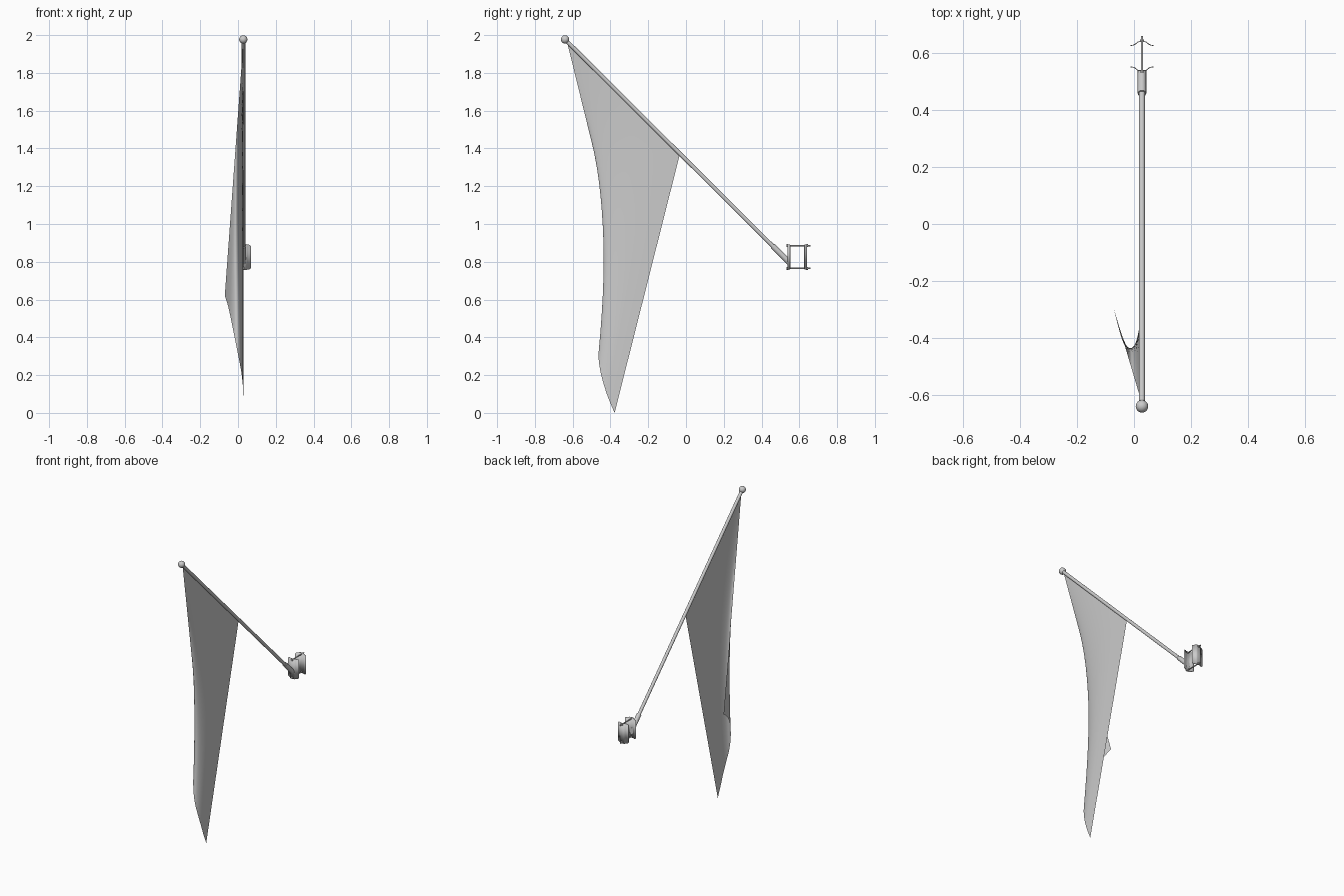
import bpy, bmesh, math
from mathutils import Vector

if "Cube" in bpy.data.objects:
    bpy.data.objects.remove(bpy.data.objects["Cube"])

CX = 0.028                                  # plane of the pole
TOP = Vector((CX, -0.64, 1.977))
FOOT = Vector((CX, 0.54, 0.803))


def finish(name, bm, smooth=True):
    mesh = bpy.data.meshes.new(name)
    bm.to_mesh(mesh)
    bm.free()
    ob = bpy.data.objects.new(name, mesh)
    bpy.context.collection.objects.link(ob)
    if smooth:
        bpy.ops.object.select_all(action='DESELECT')
        ob.select_set(True)
        bpy.context.view_layer.objects.active = ob
        bpy.ops.object.shade_smooth_by_angle(angle=math.radians(40))
    return ob


def rod(name, a, b, r, sides=20, cut_y=None, smooth=True):
    bm = bmesh.new()
    d = b - a
    bmesh.ops.create_cone(bm, cap_ends=True, segments=sides, radius1=r, radius2=r, depth=d.length)
    bm.transform(d.to_track_quat('Z', 'Y').to_matrix().to_4x4())
    bmesh.ops.translate(bm, verts=bm.verts, vec=(a + b) / 2)
    if cut_y is not None:                   # trim flush with the wall plate
        geom = bm.verts[:] + bm.edges[:] + bm.faces[:]
        bmesh.ops.bisect_plane(bm, geom=geom, plane_co=(0, cut_y, 0), plane_no=(0, 1, 0), clear_outer=True)
        bmesh.ops.holes_fill(bm, edges=[e for e in bm.edges if e.is_boundary])
    return finish(name, bm, smooth)


# Pole, finial ball and socket
axis = (FOOT - TOP).normalized()
rod("pole", TOP, FOOT - axis * 0.02, 0.0105)
bm = bmesh.new()
bmesh.ops.create_uvsphere(bm, u_segments=24, v_segments=14, radius=0.022)
bmesh.ops.translate(bm, verts=bm.verts, vec=TOP)
finish("finial_ball", bm)
rod("pole_socket", FOOT - axis * 0.115, FOOT + axis * 0.03, 0.015, cut_y=0.54)

# Hanging flag: straight threads from the pole to a curled lower edge
hoist_a = Vector((CX, -0.63, 1.965))
hoist_b = Vector((CX, -0.035, 1.36))
hem = [Vector(p) for p in (
    (-0.07, -0.30, 0.62), (-0.055, -0.36, 0.575), (-0.04, -0.41, 0.51),
    (-0.02, -0.448, 0.41), (0.0, -0.463, 0.31), (0.017, -0.453, 0.22),
    (0.026, -0.432, 0.14), (0.028, -0.41, 0.075), (0.028, -0.378, 0.0))]


def spline(pts, n):
    ext = [pts[0] * 2 - pts[1]] + pts + [pts[-1] * 2 - pts[-2]]
    out = []
    for i in range(1, len(ext) - 2):
        p0, p1, p2, p3 = ext[i - 1:i + 3]
        for k in range(n):
            t = k / n
            out.append(0.5 * (2 * p1 + (p2 - p0) * t + (2 * p0 - 5 * p1 + 4 * p2 - p3) * t * t
                              + (3 * p1 - p0 - 3 * p2 + p3) * t ** 3))
    return out + [pts[-1]]


edge = spline(hem, 4)
lengths = [0.0]
for p, q in zip(edge, edge[1:]):
    lengths.append(lengths[-1] + (q - p).length)
bm = bmesh.new()
rows = 24
cols = []
for p, s in zip(edge, lengths):
    start = hoist_a.lerp(hoist_b, s / lengths[-1])
    cols.append([bm.verts.new(start.lerp(p, j / rows)) for j in range(rows + 1)])
for c0, c1 in zip(cols, cols[1:]):
    for j in range(rows):
        bm.faces.new((c0[j], c0[j + 1], c1[j + 1], c1[j]))
finish("flag", bm)


# Clamp plates with flared wings
def plate(name, y, flare):
    half = [(0.0, 0.0, 0.068), (0.009, 0.0, 0.068), (0.014, 0.001, 0.068), (0.019, 0.005, 0.067),
            (0.024, 0.009, 0.066), (0.030, 0.012, 0.065), (0.036, 0.013, 0.063), (0.040, 0.013, 0.058)]
    prof = [(-x, d, h) for x, d, h in half[:0:-1]] + half
    bm = bmesh.new()
    strip = [[bm.verts.new((CX + x, y + d * flare, 0.825 + s * h)) for s in (-1, 1)] for x, d, h in prof]
    for a, b in zip(strip, strip[1:]):
        bm.faces.new((a[0], b[0], b[1], a[1]))
    ob = finish(name, bm)
    mod = ob.modifiers.new("thickness", 'SOLIDIFY')
    mod.thickness = 0.003
    mod.offset = 0


plate("front_clamp_plate", 0.538, 1)
plate("rear_clamp_plate", 0.64, -1)

# Clamp bolts, heads and nuts
for label, z in (("lower", 0.765), ("upper", 0.885)):
    at = lambda y: Vector((CX, y, z))
    rod(label + "_bolt", at(0.535), at(0.66), 0.0038, 12)
    rod(label + "_bolt_head", at(0.532), at(0.538), 0.008, 6, smooth=False)
    rod(label + "_nut", at(0.64), at(0.647), 0.008, 6, smooth=False)
